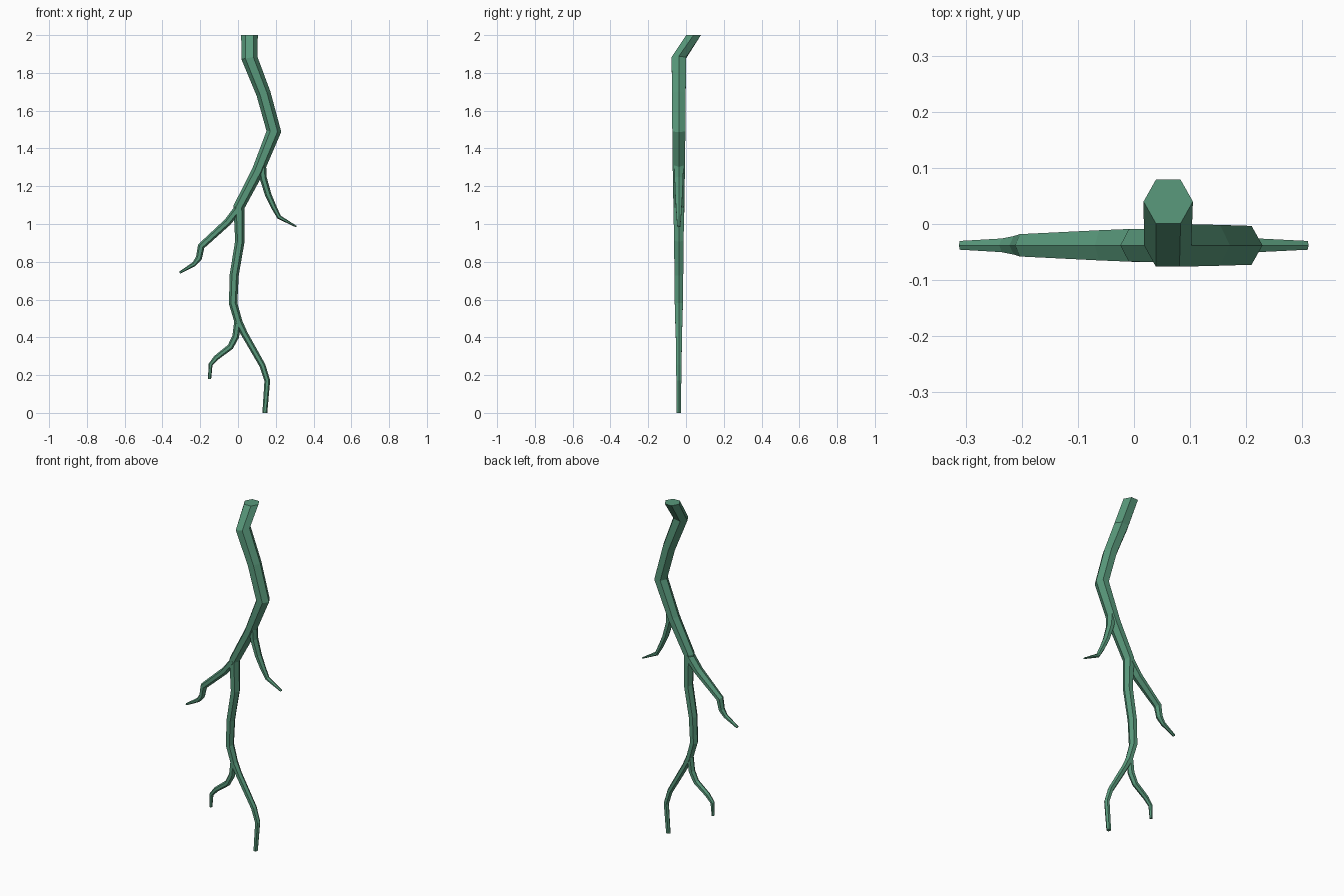
import bpy, bmesh, math
from mathutils import Vector

green = bpy.data.materials.new("green")
green.diffuse_color = (0.10, 0.32, 0.20, 1)


def root(name, path):
    """Six-sided tube; path rows are x, y, z, half width in front view, hexagon radius in depth."""
    pts = [Vector((p[0], p[2])) for p in path]
    bm = bmesh.new()
    rings = []
    for i, (x, y, z, w, d) in enumerate(path):
        a = (pts[i] - pts[max(i - 1, 0)]).normalized()
        b = (pts[min(i + 1, len(pts) - 1)] - pts[i]).normalized()
        t = (a + b).normalized()
        mitre = max(t.dot(b if b.length else a), 0.7)
        side = Vector((-t.y, 0, t.x)) * (w / mitre)
        if z in (0.0, 2.0):                       # level cut ends
            side = Vector((w, 0, 0))
        ring = []
        for k in range(6):
            ang = k * math.pi / 3
            ring.append(bm.verts.new(Vector((x, y, z)) + side * math.cos(ang) * (1 if side.x > 0 else -1)
                                     + Vector((0, d * math.sin(ang), 0))))
        # keep the ring lined up with the one before it
        if rings:
            prev = rings[-1]
            cross = (prev[0].co - prev[3].co).dot(ring[0].co - ring[3].co)
            if cross < 0:
                ring = [ring[j] for j in (3, 2, 1, 0, 5, 4)]
        rings.append(ring)
    for r0, r1 in zip(rings, rings[1:]):
        for k in range(6):
            bm.faces.new((r0[k], r0[(k + 1) % 6], r1[(k + 1) % 6], r1[k]))
    bm.faces.new(rings[0])
    bm.faces.new(rings[-1][::-1])
    bmesh.ops.recalc_face_normals(bm, faces=bm.faces)
    me = bpy.data.meshes.new(name)
    bm.to_mesh(me)
    bm.free()
    me.materials.append(green)
    bpy.context.collection.objects.link(bpy.data.objects.new(name, me))


Y = -0.038
# main root, running down into the lower right fork
root("main_root", [
    (0.061, 0.040, 2.00, 0.044, 0.045), (0.060, Y, 1.88, 0.042, 0.044),
    (0.135, Y, 1.69, 0.038, 0.042), (0.190, Y, 1.49, 0.037, 0.040),
    (0.105, Y, 1.28, 0.032, 0.037), (0.005, Y, 1.09, 0.029, 0.033),
    (0.010, Y, 0.91, 0.025, 0.029), (-0.020, Y, 0.73, 0.024, 0.027),
    (-0.026, Y, 0.58, 0.022, 0.025), (0.003, Y, 0.48, 0.021, 0.022),
    (0.033, Y, 0.42, 0.018, 0.019), (0.130, Y, 0.25, 0.016, 0.017),
    (0.155, Y, 0.17, 0.015, 0.015), (0.142, Y, 0.00, 0.013, 0.013)])
# side roots
root("lower_left_root", [
    (0.000, Y, 0.50, 0.018, 0.021), (-0.012, Y, 0.405, 0.018, 0.019),
    (-0.040, Y, 0.350, 0.016, 0.017), (-0.115, Y, 0.292, 0.014, 0.015),
    (-0.146, Y, 0.255, 0.011, 0.012), (-0.150, Y, 0.180, 0.008, 0.009)])
root("middle_left_root", [
    (0.008, Y, 1.09, 0.022, 0.034), (-0.055, Y, 1.010, 0.020, 0.031),
    (-0.195, Y, 0.882, 0.018, 0.023), (-0.207, Y, 0.820, 0.016, 0.019),
    (-0.232, Y, 0.788, 0.012, 0.014), (-0.309, Y, 0.742, 0.006, 0.009)])
root("upper_right_root", [
    (0.128, Y, 1.33, 0.020, 0.030), (0.133, Y, 1.245, 0.019, 0.026),
    (0.160, Y, 1.155, 0.017, 0.022), (0.187, Y, 1.095, 0.015, 0.018),
    (0.218, Y, 1.036, 0.011, 0.014), (0.309, Y, 0.986, 0.004, 0.009)])
